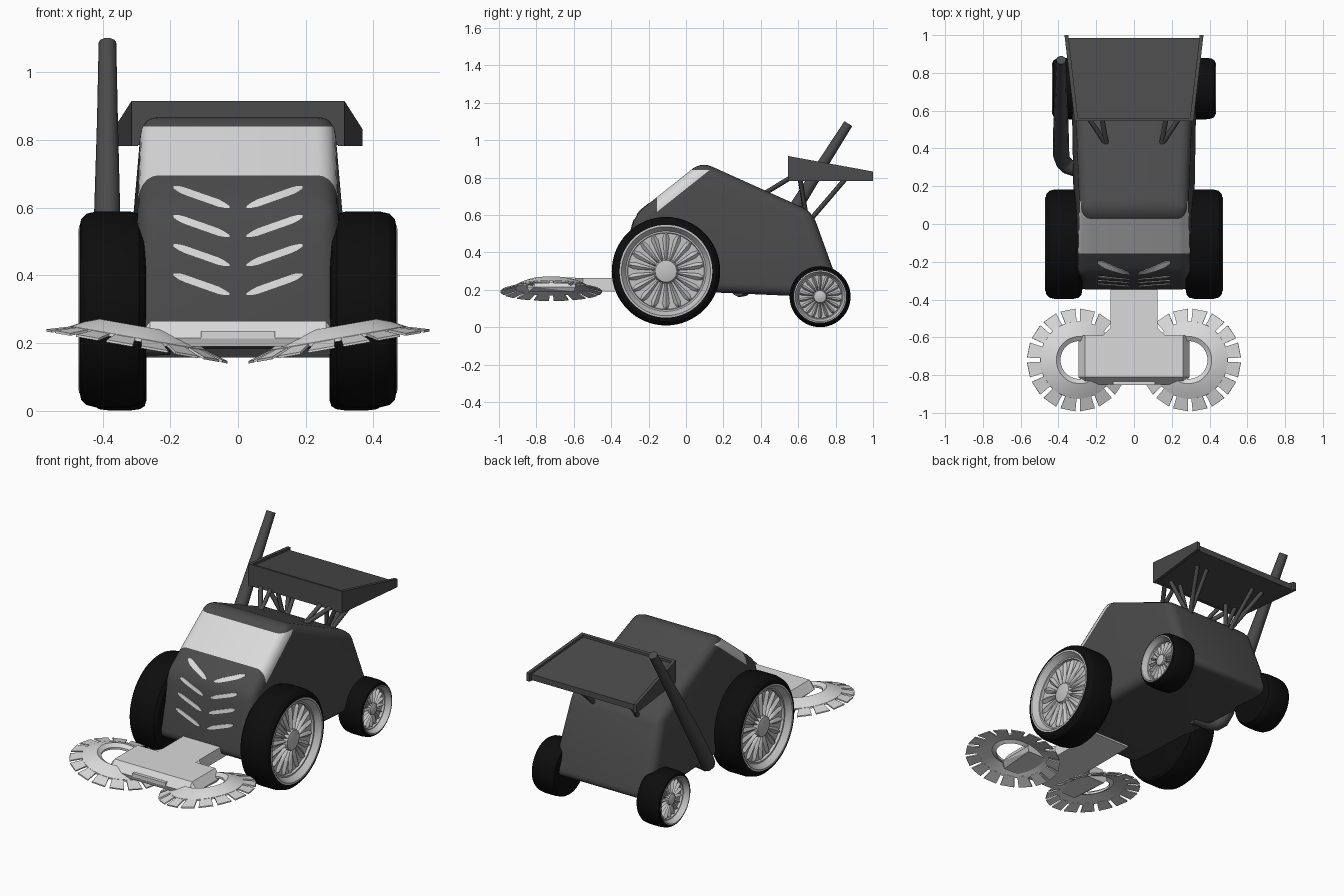
import bpy, bmesh, math
from mathutils import Vector, Matrix
from mathutils.bvhtree import BVHTree

if "Cube" in bpy.data.objects:
    bpy.data.objects.remove(bpy.data.objects["Cube"])


def material(name, v):
    m = bpy.data.materials.new(name)
    m.diffuse_color = (v, v, v, 1)
    m.use_nodes = True
    m.node_tree.nodes["Principled BSDF"].inputs["Base Color"].default_value = m.diffuse_color
    return m


LIGHT = material("light grey", 0.7)
DARK = material("dark grey", 0.07)
BLACK = material("tyre black", 0.004)
RIM = material("rim grey", 0.55)


def finish(name, bm, mats, smooth=False, normals=True):
    if normals:
        bmesh.ops.recalc_face_normals(bm, faces=bm.faces[:])
    me = bpy.data.meshes.new(name)
    bm.to_mesh(me)
    bm.free()
    ob = bpy.data.objects.new(name, me)
    bpy.context.collection.objects.link(ob)
    for m in mats:
        me.materials.append(m)
    if smooth:
        bpy.ops.object.select_all(action='DESELECT')
        ob.select_set(True)
        bpy.context.view_layer.objects.active = ob
        bpy.ops.object.shade_smooth_by_angle(angle=math.radians(30))
    return ob


def add_hull(bm, pts):
    vs = [bm.verts.new(p) for p in pts]
    bmesh.ops.convex_hull(bm, input=vs)


def hull(name, pts, mat):
    bm = bmesh.new()
    add_hull(bm, pts)
    bmesh.ops.dissolve_limit(bm, angle_limit=0.01, verts=bm.verts[:], edges=bm.edges[:])
    return finish(name, bm, [mat])


def lathe(name, profile, mat, matrix, segs=48):
    """Revolve a closed (radius, height) profile around local z."""
    bm = bmesh.new()
    n = len(profile)
    rings = []
    for i in range(segs):
        a = 2 * math.pi * i / segs
        rings.append([bm.verts.new((r * math.cos(a), r * math.sin(a), h)) for r, h in profile])
    for i in range(segs):
        a, b = rings[i], rings[(i + 1) % segs]
        for j in range(n):
            k = (j + 1) % n
            if profile[j][0] or profile[k][0]:
                bm.faces.new((a[j], a[k], b[k], b[j]))
    bmesh.ops.remove_doubles(bm, verts=bm.verts[:], dist=1e-5)
    bm.transform(matrix)
    return finish(name, bm, [mat], True)


# Body: side profile, tapered in width, all edges rounded
def half_width(y, z):
    return 0.295 + 0.0146 * (y + 0.275) - 0.054 * (z - 0.6)


profile = [(-0.357, 0.208), (-0.275, 0.60), (0.082, 0.884), (0.675, 0.617), (0.842, 0.155)]
bm = bmesh.new()
left = [bm.verts.new((-half_width(y, z), y, z)) for y, z in profile]
right = [bm.verts.new((half_width(y, z), y, z)) for y, z in profile]
bm.faces.new(left)
bm.faces.new(right[::-1])
for i in range(5):
    j = (i + 1) % 5
    bm.faces.new((left[i], right[i], right[j], left[j]))
bmesh.ops.bevel(bm, geom=bm.edges[:], offset=0.055, segments=5, profile=0.5, affect='EDGES')
bmesh.ops.recalc_face_normals(bm, faces=bm.faces[:])

# Windscreen: cut into the slanted face and its rounded sides
slope = Vector((0, -(0.884 - 0.60), 0.357)).normalized()
inner = Vector((0, 0.082, 0.884)) - slope * 0.062
for co, no in (((0, -0.155, 0), (0, 1, 0)), ((0, 0, 0.84), (0, 0, 1)), (inner, slope)):
    bmesh.ops.bisect_plane(bm, geom=bm.verts[:] + bm.edges[:] + bm.faces[:], plane_co=co, plane_no=no)
for f in bm.faces:
    c = f.calc_center_median()
    f.material_index = int(c.y > -0.155 and c.z < 0.84 and (c - inner).dot(slope) > 0)
tree = BVHTree.FromBMesh(bm)
finish("body", bm, [DARK, LIGHT], True)

# Grille slits: thin plates that follow the front surface
bm = bmesh.new()
for row in range(4):
    for s in (-1, 1):
        prev = None
        for i in range(11):
            t = i / 10
            x = s * (0.19 - 0.165 * t)
            zc = 0.660 - 0.086 * row - 0.058 * t
            w = 0.011 * min(1, 0.35 + 5 * t, 0.25 + 5 * (1 - t))
            ring = []
            for z in (zc - w, zc + w):
                y = tree.ray_cast(Vector((x, -2, z)), Vector((0, 1, 0)))[0].y
                ring += [(x, y - 0.004, z), (x, y + 0.004, z)]
            ring = [bm.verts.new(ring[k]) for k in (0, 1, 3, 2)]
            if prev:
                for k in range(4):
                    bm.faces.new((prev[k], prev[(k + 1) % 4], ring[(k + 1) % 4], ring[k]))
            if i in (0, 10):
                bm.faces.new(ring)
            prev = ring
finish("grille_slits", bm, [LIGHT])


# Wheels: tyre, dished rim, hub and spokes
def wheel(name, side, y, z, R, x0, w):
    m = Matrix.Translation((side * x0, y, z)) @ Matrix.Rotation(side * math.pi / 2, 4, 'Y')
    lathe(name + "_tyre", [(0, 0.01), (0.8 * R, 0), (0.92 * R, 0.006), (0.975 * R, 0.02), (R, 0.05),
                           (R, w - 0.05), (0.975 * R, w - 0.02), (0.92 * R, w - 0.004), (0.85 * R, w),
                           (0.84 * R, w - 0.07), (0, w - 0.07)], BLACK, m, 64)
    lathe(name + "_rim", [(0, w - 0.08), (0.845 * R, w - 0.08), (0.855 * R, w + 0.002), (0.82 * R, w + 0.003),
                          (0.74 * R, w - 0.03), (0.71 * R, w - 0.03), (0.70 * R, w - 0.045),
                          (0, w - 0.045)], RIM, m, 64)
    lathe(name + "_hub", [(0, w - 0.05), (0.24 * R, w - 0.05), (0.2 * R, w - 0.022), (0.12 * R, w - 0.016),
                          (0, w - 0.015)], RIM, m, 24)
    bm = bmesh.new()
    for i in range(18):
        rot = Matrix.Rotation(2 * math.pi * i / 18, 4, 'Z')
        h = w - 0.046
        pts = [(0.18, 0.02, h), (0.18, -0.02, h), (0.6, 0.065, h), (0.6, -0.065, h), (0.72, 0.03, h),
               (0.72, -0.03, h), (0.2, 0, h + 0.02), (0.66, 0, h + 0.016)]
        add_hull(bm, [rot @ Vector((a * R, b * R, c)) for a, b, c in pts])
    bm.transform(m)
    finish(name + "_spokes", bm, [RIM])


for side, tag in ((-1, "left"), (1, "right")):
    wheel("front_wheel_" + tag, side, -0.107, 0.299, 0.29, 0.272, 0.196)
    wheel("rear_wheel_" + tag, side, 0.717, 0.163, 0.163, 0.27, 0.16)


# Front brush carrier: stem, flare and chamfered plate
def sym(pts):
    return [(s * x, y, z) for x, y, z in pts for s in (-1, 1)]


hull("carrier_stem", sym([(0.125, y, z) for y in (-0.2, -0.62) for z in (0.19, 0.262)]), LIGHT)
hull("carrier_flare", sym([(x, y, z) for x, y in ((0.125, -0.55), (0.165, -0.59), (0.165, -0.62))
                           for z in (0.195, 0.2615)]), LIGHT)
hull("carrier_plate", sym([(0.26, -0.59, 0.265), (0.26, -0.81, 0.265), (0.295, -0.59, 0.215),
                           (0.295, -0.81, 0.215), (0.26, -0.85, 0.215), (0.28, -0.6, 0.19),
                           (0.26, -0.84, 0.19)]), LIGHT)
hull("carrier_front_bar", sym([(0.11, y, z) for y in (-0.80, -0.853) for z in (0.213, 0.235)]), LIGHT)

# Tilted brushes: domed ring with sixteen drooping blades
for s, tag in ((-1, "left"), (1, "right")):
    m = Matrix.Translation((s * 0.295, -0.72, 0.21)) @ Matrix.Rotation(-s * math.radians(10), 4, 'Y')
    lathe("brush_ring_" + tag, [(0.1, 0.025), (0.125, 0.04), (0.165, 0.025), (0.205, 0.004), (0.205, -0.006),
                                (0.16, 0.01), (0.125, 0.022), (0.1, 0.012)], LIGHT, m)
    bm = bmesh.new()
    for i in range(16):
        pts = []
        for d in (-0.15, 0.15):
            a = 2 * math.pi * (i + 0.5) / 16 + d
            for r, h in ((0.195, 0.006), (0.195, -0.003), (0.272, -0.017), (0.272, -0.024)):
                pts.append((r * math.cos(a), r * math.sin(a), h))
        add_hull(bm, pts)
    bm.transform(m)
    finish("brush_blades_" + tag, bm, [LIGHT])

# Spoiler: wedge deck, front lip and end plates
hull("spoiler_deck", sym([(0.305, 0.55, 0.787), (0.305, 0.55, 0.9), (0.355, 0.985, 0.787),
                          (0.355, 0.985, 0.822)]), DARK)
hull("spoiler_lip", sym([(0.314, 0.545, z) for z in (0.785, 0.915)]
                        + [(0.314, 0.562, z) for z in (0.785, 0.912)]), DARK)
for s, tag in ((-1, "left"), (1, "right")):
    hull("spoiler_end_" + tag, [(s * (x - d), y, z) for x, y, zt in ((0.315, 0.545, 0.915), (0.368, 1.0, 0.832))
                                for d in (0, 0.02) for z in (0.782, zt)], DARK)


# Tubes: spoiler struts and exhaust
def tube(name, pts, mat, kind='POLY', res=3):
    cu = bpy.data.curves.new(name, 'CURVE')
    cu.dimensions = '3D'
    cu.bevel_depth = 1.0
    cu.bevel_resolution = res
    cu.use_fill_caps = True
    sp = cu.splines.new('POLY')
    sp.points.add(len(pts) - 1)
    for p, (x, y, z, r) in zip(sp.points, pts):
        p.co = (x, y, z, 1)
        p.radius = r
    ob = bpy.data.objects.new(name, cu)
    bpy.context.collection.objects.link(ob)
    cu.materials.append(mat)


for s, tag in ((-1, "left"), (1, "right")):
    n = 0
    for (y1, z1), (y2, z2) in (((0.56, 0.80), (0.42, 0.715)), ((0.61, 0.79), (0.64, 0.61)),
                               ((0.85, 0.79), (0.67, 0.58))):
        for xt in (0.17, 0.24):
            n += 1
            tube(f"spoiler_strut_{tag}_{n}", [(s * xt, y1, z1, 0.013), (s * 0.145, y2, z2, 0.013)], DARK, res=1)

tube("exhaust_pipe", [(-0.386, 0.868, 1.088, 0.026), (-0.386, 0.72, 0.855, 0.031), (-0.387, 0.5, 0.5, 0.041),
                      (-0.385, 0.36, 0.27, 0.043), (-0.375, 0.33, 0.225, 0.043), (-0.35, 0.305, 0.205, 0.042),
                      (-0.31, 0.29, 0.2, 0.04), (-0.2, 0.28, 0.2, 0.036)], DARK)
